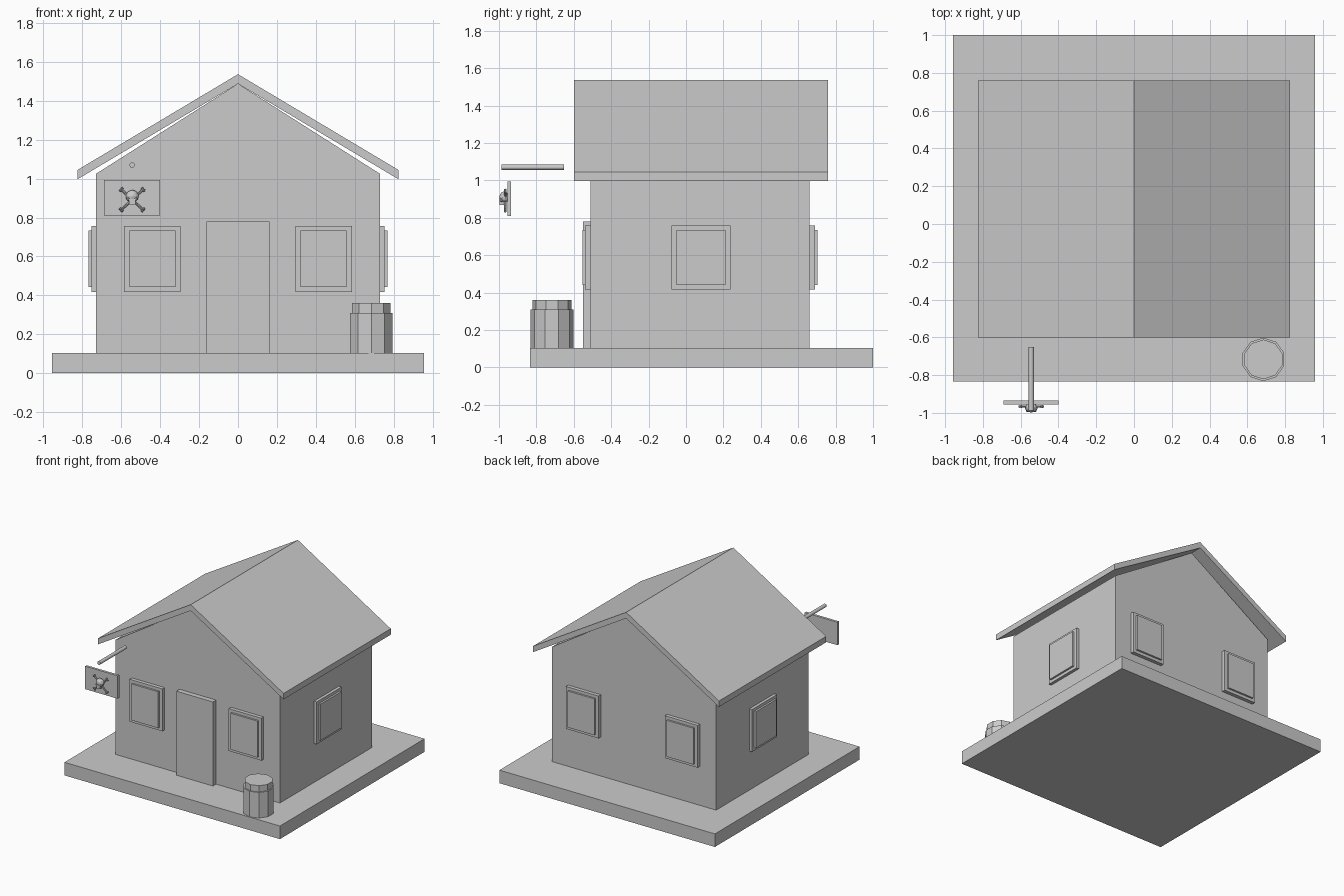
import bpy
import bmesh
from math import radians, cos, sin
from mathutils import Matrix, Vector

cube = bpy.data.objects.get("Cube")
if cube:
    bpy.data.objects.remove(cube, do_unlink=True)

grey = bpy.data.materials.new("plain grey")
grey.use_nodes = True
colour = (0.6, 0.6, 0.6, 1)
grey.diffuse_color = colour
grey.node_tree.nodes["Principled BSDF"].inputs["Base Color"].default_value = colour


def finish(name, bm):
    bmesh.ops.recalc_face_normals(bm, faces=bm.faces)
    mesh = bpy.data.meshes.new(name)
    bm.to_mesh(mesh)
    bm.free()
    mesh.materials.append(grey)
    obj = bpy.data.objects.new(name, mesh)
    bpy.context.collection.objects.link(obj)
    return obj


def add_box(bm, low, high):
    low, high = Vector(low), Vector(high)
    place = Matrix.Translation((low + high) / 2) @ Matrix.Diagonal((*(high - low), 1))
    bmesh.ops.create_cube(bm, size=1, matrix=place)


def box(name, low, high):
    bm = bmesh.new()
    add_box(bm, low, high)
    return finish(name, bm)


def prism(name, outline, y0, y1):
    """Extrude an x-z outline along y."""
    bm = bmesh.new()
    face = bm.faces.new([bm.verts.new((x, y0, z)) for x, z in outline])
    out = bmesh.ops.extrude_face_region(bm, geom=[face])
    moved = [v for v in out["geom"] if isinstance(v, bmesh.types.BMVert)]
    bmesh.ops.translate(bm, verts=moved, vec=(0, y1 - y0, 0))
    return finish(name, bm)


# Ground slab, gabled walls and roof
box("ground_slab", (-0.957, -0.835, 0), (0.957, 1, 0.105))
prism("walls", [(-0.73, 0.1), (0.73, 0.1), (0.73, 1.025), (0, 1.488), (-0.73, 1.025)], -0.51, 0.66)
prism("roof", [(-0.825, 0.997), (0, 1.488), (0.825, 0.997),
               (0.825, 1.045), (0, 1.537), (-0.825, 1.045)], -0.6, 0.76)

# Door
box("door", (-0.162, -0.55, 0.1), (0.162, -0.5, 0.78))


# Windows: a frame with a slightly raised pane
def window(name, x, y, turn, width):
    bm = bmesh.new()
    add_box(bm, (-width, -0.029, 0.418), (width, 0.01, 0.758))
    add_box(bm, (-width + 0.026, -0.044, 0.442), (width - 0.026, 0, 0.734))
    obj = finish(name, bm)
    obj.location = (x, y, 0)
    obj.rotation_euler.z = radians(turn)


for side, x in (("right", -0.44), ("left", 0.44)):
    window("front_window_" + side, x, -0.51, 0, 0.145)
    window("back_window_" + side, x, 0.66, 180, 0.145)
window("side_window_left", 0.725, 0.08, 90, 0.158)
window("side_window_right", -0.725, 0.08, -90, 0.158)

# Barrel with a narrower top
bm = bmesh.new()
for radius, low, high in ((0.115, 0.1, 0.31), (0.105, 0.3, 0.36)):
    bmesh.ops.create_cone(bm, cap_ends=True, segments=10, radius1=radius, radius2=radius,
                          depth=high - low,
                          matrix=Matrix.Translation((0.685, -0.717, (low + high) / 2)))
finish("barrel", bm)

# Hanging sign and its pole
SIGN_X = -0.544
box("sign_board", (-0.69, -0.955, 0.81), (-0.4, -0.935, 0.994))
bm = bmesh.new()
bmesh.ops.create_cone(bm, cap_ends=True, segments=12, radius1=0.014, radius2=0.014, depth=0.335,
                      matrix=Matrix.Translation((SIGN_X, -0.82, 1.07)) @ Matrix.Rotation(radians(90), 4, "X"))
finish("sign_pole", bm)

# Crossed bones with knobbed ends
bm = bmesh.new()
for angle in (43, 137):
    way = Vector((cos(radians(angle)), 0, sin(radians(angle))))
    centre = Vector((SIGN_X, -0.966, 0.892))
    place = Matrix.Translation(centre) @ way.to_track_quat("Z", "Y").to_matrix().to_4x4()
    bmesh.ops.create_cone(bm, cap_ends=True, segments=8, radius1=0.006, radius2=0.006,
                          depth=0.15, matrix=place)
    across = Vector((-way.z, 0, way.x)) * 0.006
    for end in (-1, 1):
        for knob in (-1, 1):
            spot = centre + way * 0.077 * end + across * knob
            bmesh.ops.create_icosphere(bm, subdivisions=1, radius=0.008,
                                       matrix=Matrix.Translation(spot))
finish("crossed_bones", bm)

# Skull: cranium, cheeks and jaw
bm = bmesh.new()
bmesh.ops.create_icosphere(bm, subdivisions=2, radius=1,
                           matrix=Matrix.Translation((SIGN_X, -0.972, 0.91)) @ Matrix.Diagonal((0.034, 0.026, 0.032, 1)))
add_box(bm, (SIGN_X - 0.016, -0.996, 0.868), (SIGN_X + 0.016, -0.966, 0.895))
for side in (-1, 1):
    bmesh.ops.create_icosphere(bm, subdivisions=1, radius=0.011,
                               matrix=Matrix.Translation((SIGN_X + side * 0.019, -0.987, 0.895)))
finish("skull", bm)
